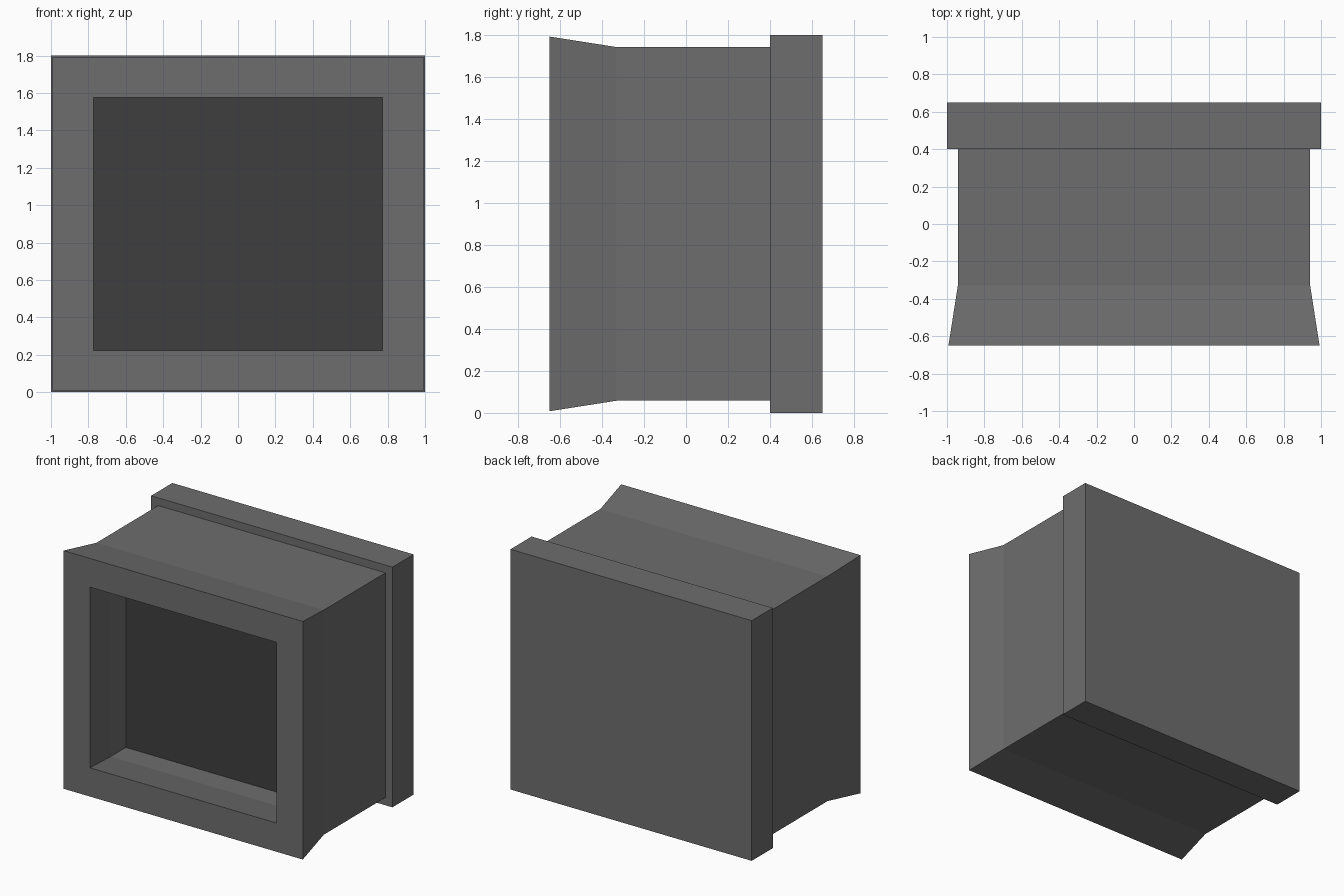
import bpy, bmesh

if "Cube" in bpy.data.objects:
    bpy.data.objects.remove(bpy.data.objects["Cube"])


def material(name, value):
    m = bpy.data.materials.new(name)
    m.diffuse_color = (value, value, value, 1.0)
    m.use_nodes = True
    m.node_tree.nodes["Principled BSDF"].inputs["Base Color"].default_value = m.diffuse_color
    return m


grey = material("casing grey", 0.155)
dark = material("screen dark grey", 0.049)
MID_Z = 0.9


def ring_shell(name, rings, mats):
    """Skin rectangular rings (y, half width, half height), capping both ends.
    The last cap uses the last material."""
    bm = bmesh.new()
    loops = []
    for y, w, h in rings:
        loops.append([bm.verts.new((sx * w, y, MID_Z + sz * h))
                      for sx, sz in ((-1, -1), (1, -1), (1, 1), (-1, 1))])
    for a, b in zip(loops, loops[1:]):
        for i in range(4):
            j = (i + 1) % 4
            bm.faces.new((a[i], a[j], b[j], b[i]))
    bm.faces.new(loops[0])
    end = bm.faces.new(loops[-1])
    end.material_index = len(mats) - 1
    bmesh.ops.recalc_face_normals(bm, faces=bm.faces)
    mesh = bpy.data.meshes.new(name)
    bm.to_mesh(mesh)
    bm.free()
    for m in mats:
        mesh.materials.append(m)
    ob = bpy.data.objects.new(name, mesh)
    bpy.context.collection.objects.link(ob)
    return ob


# Flared casing: outside from back to front, then the undercut recess to the screen
ring_shell("casing", [
    (0.40, 0.942, 0.842),
    (-0.33, 0.942, 0.842),
    (-0.65, 0.992, 0.892),
    (-0.65, 0.773, 0.677),
    (-0.33, 0.825, 0.729),
    (-0.15, 0.825, 0.729),
], [grey, dark])

# Wider slab at the back
ring_shell("back_panel", [(0.40, 1.0, 0.9), (0.65, 1.0, 0.9)], [grey])
